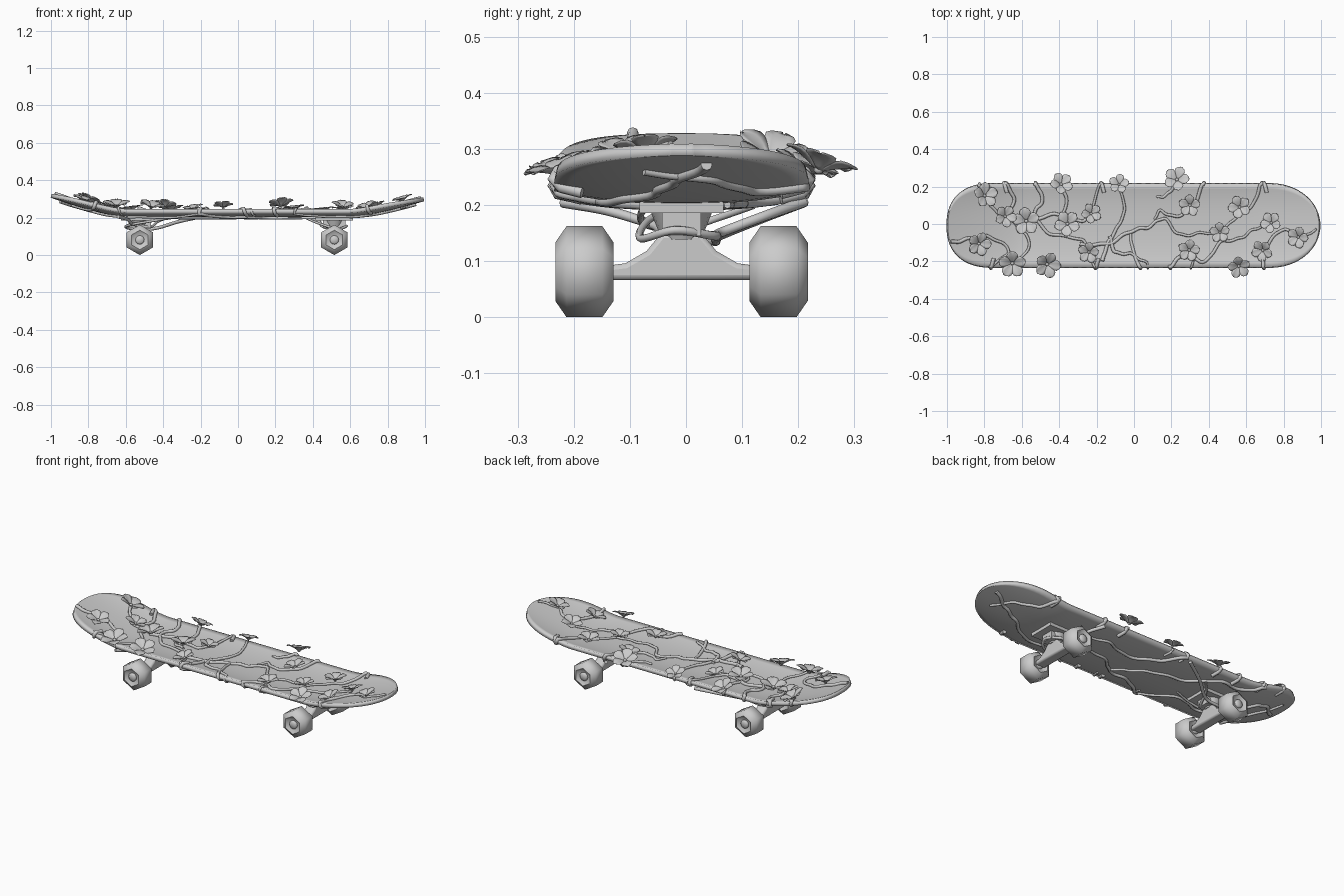
import bpy, bmesh, math, random
from mathutils import Vector, Matrix

if "Cube" in bpy.data.objects:
    bpy.data.objects.remove(bpy.data.objects["Cube"])
random.seed(4)
YC, HW, TH = -0.008, 0.222, 0.022
XL, XR = -0.995, 0.99


def half_width(x):
    a, p = (0.25, 2.4) if x < 0 else (0.27, 2.05)
    end = -XL if x < 0 else XR
    t = max(0, min(1, (abs(x) - (end - a)) / a))
    return max(0.02, HW * (1 - t ** p) ** (1 / p))


def deck_z(x, y):
    rise = 0.102 if x < 0 else 0.085
    t = max(0, (abs(x) - 0.60) / 0.39)
    return 0.224 + rise * t ** 1.35 + 0.022 * min(1.1, abs(y - YC) / HW) ** 2.5


def mesh_object(name, bm, smooth=True):
    bmesh.ops.recalc_face_normals(bm, faces=bm.faces)
    me = bpy.data.meshes.new(name)
    bm.to_mesh(me)
    bm.free()
    ob = bpy.data.objects.new(name, me)
    bpy.context.collection.objects.link(ob)
    for p in me.polygons:
        p.use_smooth = smooth
    return ob


def sharpen(ob, deg=40):
    bpy.ops.object.select_all(action='DESELECT')
    ob.select_set(True)
    bpy.context.view_layer.objects.active = ob
    bpy.ops.object.shade_smooth_by_angle(angle=math.radians(deg))


# Deck: lofted concave sheet with raised ends, thickened
bm = bmesh.new()
N, rows = 64, []
for i in range(N + 1):
    c = -math.cos(math.pi * i / N)
    x = c * (-XL if c < 0 else XR)
    hw = half_width(x)
    rows.append([bm.verts.new((x, YC + hw * v / 8, deck_z(x, YC + hw * v / 8))) for v in range(-8, 9)])
for a, b in zip(rows, rows[1:]):
    for j in range(16):
        bm.faces.new((a[j], b[j], b[j + 1], a[j + 1]))
deck = mesh_object("deck", bm)
if deck.data.polygons[500].normal.z < 0:
    deck.data.flip_normals()
sol = deck.modifiers.new("thickness", 'SOLIDIFY')
sol.thickness, sol.offset = TH, -1
sharpen(deck)


# Wheels: six-sided lathe with recessed faces
def lathe(name, profile, sides, loc, deg=75):
    bm = bmesh.new()
    rings = [[bm.verts.new((r * math.sin(2 * math.pi * k / sides), y, r * math.cos(2 * math.pi * k / sides)))
              for k in range(sides)] for y, r in profile]
    for a, b in zip(rings, rings[1:]):
        for k in range(sides):
            bm.faces.new((a[k], a[(k + 1) % sides], b[(k + 1) % sides], b[k]))
    bm.faces.new(rings[0])
    bm.faces.new(rings[-1])
    ob = mesh_object(name, bm)
    ob.location = loc
    sharpen(ob, deg)
    return ob


WHEEL = [(-.040, .035), (-.052, .052), (-.032, .081), (.032, .081), (.052, .052), (.040, .035)]
for tname, tx in (("rear", -0.525), ("front", 0.515)):
    for side, s in (("left", 1), ("right", -1)):
        y = YC + s * 0.173
        lathe(f"{tname}_{side}_wheel", WHEEL, 6, (tx, y, 0.081))
        lathe(f"{tname}_{side}_axle_nut", [(-.052, .018), (-.046, .024), (.046, .024), (.052, .018)], 12, (tx, y, 0.081))

    # Hanger: triangular profile extruded along the board
    bm = bmesh.new()
    half = [(.13, .066), (.13, .092), (.10, .096), (.062, .118), (.036, .150)]
    pts = half + [(-y, z) for y, z in reversed(half)]
    f = bm.faces.new([bm.verts.new((tx - .03, YC + y, z)) for y, z in pts])
    ext = bmesh.ops.extrude_face_region(bm, geom=[f])
    bmesh.ops.translate(bm, vec=(.06, 0, 0), verts=[v for v in ext['geom'] if isinstance(v, bmesh.types.BMVert)])
    hanger = mesh_object(f"{tname}_truck_hanger", bm)
    bev = hanger.modifiers.new("bevel", 'BEVEL')
    bev.width, bev.segments = .009, 2
    sharpen(hanger)

    # Baseplate, pivot block and bushing
    for nm, sx, sy, z0, z1 in (("baseplate", .20, .15, .186, .206), ("pivot_block", .12, .07, .145, .19)):
        bm = bmesh.new()
        bmesh.ops.create_cube(bm, size=1, matrix=Matrix.Translation((tx, YC, (z0 + z1) / 2)) @ Matrix.Diagonal((sx, sy, z1 - z0, 1)))
        sharpen(mesh_object(f"{tname}_truck_{nm}", bm), 30)
    bm = bmesh.new()
    bmesh.ops.create_cone(bm, cap_ends=True, segments=16, radius1=.035, radius2=.055, depth=.05,
                          matrix=Matrix.Translation((tx, YC, .163)))
    sharpen(mesh_object(f"{tname}_truck_bushing", bm))


# Vines: smooth tubes that hug the deck and wrap round its edges
def spline(pts, n=8):
    P = [Vector(p) for p in pts]
    P = [2 * P[0] - P[1]] + P + [2 * P[-1] - P[-2]]
    out = []
    for a, b, c, d in zip(P, P[1:], P[2:], P[3:]):
        for i in range(n):
            t = i / n
            out.append(.5 * (2 * b + (c - a) * t + (2 * a - 5 * b + 4 * c - d) * t * t + (3 * b - a - 3 * c + d) * t ** 3))
    return out + [P[-2]]


def tube(name, pts, r):
    cu = bpy.data.curves.new(name, 'CURVE')
    cu.dimensions, cu.bevel_depth, cu.bevel_resolution, cu.use_fill_caps = '3D', r, 2, True
    sp = cu.splines.new('POLY')
    sp.points.add(len(pts) - 1)
    for i, p in enumerate(pts):
        sp.points[i].co = (*p, 1)
        sp.points[i].radius = 1.1 - .45 * i / len(pts)
    bpy.context.collection.objects.link(bpy.data.objects.new(name, cu))


def vine(name, pts, top=True, r=.0095):
    off, back = (.004, -TH - .004) if top else (-TH - .004, .004)
    ph = random.random() * 6
    path = []
    for i, (x, y, _) in enumerate(spline([(x, y, 0) for x, y in pts])):
        hw = half_width(x) - .002
        y = max(YC - hw, min(YC + hw, y + .005 * math.sin(i * .9 + ph)))
        path.append(Vector((x, y, deck_z(x, y) + off)))

    def wrap(p):
        s = 1 if p.y > YC else -1
        hw = half_width(p.x)
        if abs(p.y - YC) < hw - .03 or hw < .12:
            return []
        z = deck_z(p.x, p.y)
        return [Vector((p.x + .004, YC + s * (hw + .007), z - TH / 2)),
                Vector((p.x + .01, YC + s * (hw - .008), z + back)),
                Vector((p.x + .02, YC + s * (hw - .045), deck_z(p.x, YC + s * (hw - .045)) + back))]
    tube(name, wrap(path[0])[::-1] + path + wrap(path[-1]), r)


TOP = [
    [(-.98, -.10), (-.88, -.08), (-.77, -.07), (-.67, -.145), (-.77, -.23)],
    [(-.69, .23), (-.64, .13), (-.665, .05), (-.56, -.10), (-.64, -.23)],
    [(-.53, .23), (-.49, .13), (-.53, .05), (-.45, -.05), (-.29, -.08), (-.24, -.145), (-.21, -.24)],
    [(-.58, .01), (-.425, .05), (-.29, .015), (-.23, .07), (-.18, .23)],
    [(-.17, -.20), (-.14, -.105), (-.09, -.02), (-.05, .08), (-.08, .20)],
    [(-.29, -.11), (-.14, -.105), (-.02, -.04), (.08, -.015), (.16, .03), (.24, -.055), (.35, -.05), (.47, -.04)],
    [(-.13, -.06), (-.10, -.15), (-.02, -.16), (.07, -.21)],
    [(.37, .23), (.32, .10), (.22, .04), (.14, .07), (.11, .02)],
    [(.19, -.24), (.27, -.16), (.38, -.20), (.46, -.10), (.56, -.08), (.64, -.03), (.735, .005)],
]
TOP2 = [
    [(.68, .23), (.64, .11), (.56, .05), (.47, -.04)],
    [(.69, -.24), (.70, -.14), (.79, -.03), (.88, -.07), (.975, -.03)],
    [(-.83, .23), (-.80, .15), (-.72, .05), (-.61, .015)],
    [(.03, -.24), (-.01, -.12), (-.02, -.04)],
    [(.23, .23), (.18, .16), (.12, .14)],
    [(-.40, .23), (-.36, .12), (-.40, .0), (-.33, -.03)],
]
BOTTOM = [
    [(.95, .04), (.84, -.02), (.74, -.06), (.62, -.14), (.45, -.16), (.30, -.23)],
    [(.69, .23), (.74, .12), (.84, .05), (.90, -.08)],
    [(-.18, .23), (-.06, .12), (.10, .06), (.25, .10), (.40, .07)],
    [(-.21, -.24), (-.08, -.14), (.06, -.12), (.16, -.04), (.32, -.02), (.42, -.05)],
    [(-.70, .23), (-.60, .16), (-.44, .15), (-.30, .06), (-.12, .02), (.0, -.05), (.08, -.11)],
    [(-.95, -.05), (-.84, .05), (-.75, .03), (-.66, -.10), (-.52, -.14), (-.38, -.10), (-.21, -.23)],
    [(-.77, -.23), (-.80, -.10), (-.90, .02), (-.93, .08)],
]
for i, p in enumerate(TOP + TOP2):
    vine(f"top_vine_{i + 1}", p)
for i, p in enumerate(BOTTOM):
    vine(f"bottom_vine_{i + 1}", p, False)

# Loose vines looping round the trucks
LOOPS = [
    [(-.20, .21, .205), (-.32, .14, .178), (-.43, .06, .145), (-.53, .05, .135), (-.60, .0, .150), (-.56, -.07, .165), (-.44, -.08, .185), (-.34, -.06, .200)],
    [(.37, .21, .205), (.43, .14, .180), (.46, .06, .150), (.54, .05, .145), (.58, -.02, .155), (.53, -.08, .140), (.43, -.07, .170), (.36, -.02, .199)],
    [(-.64, -.22, .205), (-.59, -.14, .190), (-.56, -.06, .165), (-.47, -.03, .150), (-.43, .06, .178), (-.38, .12, .198)],
]
for i, p in enumerate(LOOPS):
    tube(f"truck_vine_{i + 1}", spline(p), .009)


# Flowers: five cupped petals around a small bud
def flower(name, x, y, r):
    bm = bmesh.new()
    spin = random.random() * 6.28
    for k in range(5):
        rot = Matrix.Rotation(spin + k * 2 * math.pi / 5, 4, 'Z')
        grid = []
        for i in range(7):
            t = i / 6
            w = r * (.07 + .31 * math.sin(math.pi * min(1, t ** 1.35)) + .05 * t) * (.45 if i == 6 else 1)
            grid.append([bm.verts.new(rot @ Vector((r * (.06 + .94 * t) - (.05 * r if i == 6 and v == 0 else 0), w * v / 2,
                         r * (.42 * math.sin(1.7 * t) - .10 * t + .05 * v * v / 4)))) for v in range(-2, 3)])
        for a, b in zip(grid, grid[1:]):
            for j in range(4):
                bm.faces.new((a[j], b[j], b[j + 1], a[j + 1]))
    bmesh.ops.create_icosphere(bm, subdivisions=2, radius=r * .13, matrix=Matrix.Translation((0, 0, r * .06)))
    ob = mesh_object(name, bm)
    s = ob.modifiers.new("thickness", 'SOLIDIFY')
    s.thickness = .0015
    e = .01
    slope = (deck_z(x + e, y) - deck_z(x - e, y)) / (2 * e)
    lean = .35 * (y / .22) ** 3
    n = Vector((-slope + random.uniform(-.2, .2), lean + random.uniform(-.15, .15), 1))
    ob.rotation_euler = n.to_track_quat('Z', 'Y').to_euler()
    ob.location = (x, y, deck_z(x, y) + .008)


FLOWERS = [(-.80, .15, .07), (-.69, .04, .06), (-.575, .015, .075), (-.39, .21, .063), (-.355, 0, .07),
           (-.23, .055, .055), (-.08, .21, .055), (.23, .235, .07), (.30, .10, .06), (.565, .09, .062),
           (.735, .005, .058), (.88, -.07, .06), (.46, -.045, .055), (.295, -.14, .06), (.69, -.14, .06),
           (.56, -.225, .062), (-.83, -.105, .065), (-.65, -.21, .075), (-.465, -.215, .072), (-.24, -.15, .058)]
for i, (x, y, r) in enumerate(FLOWERS):
    flower(f"flower_{i + 1}", x, y, r)
